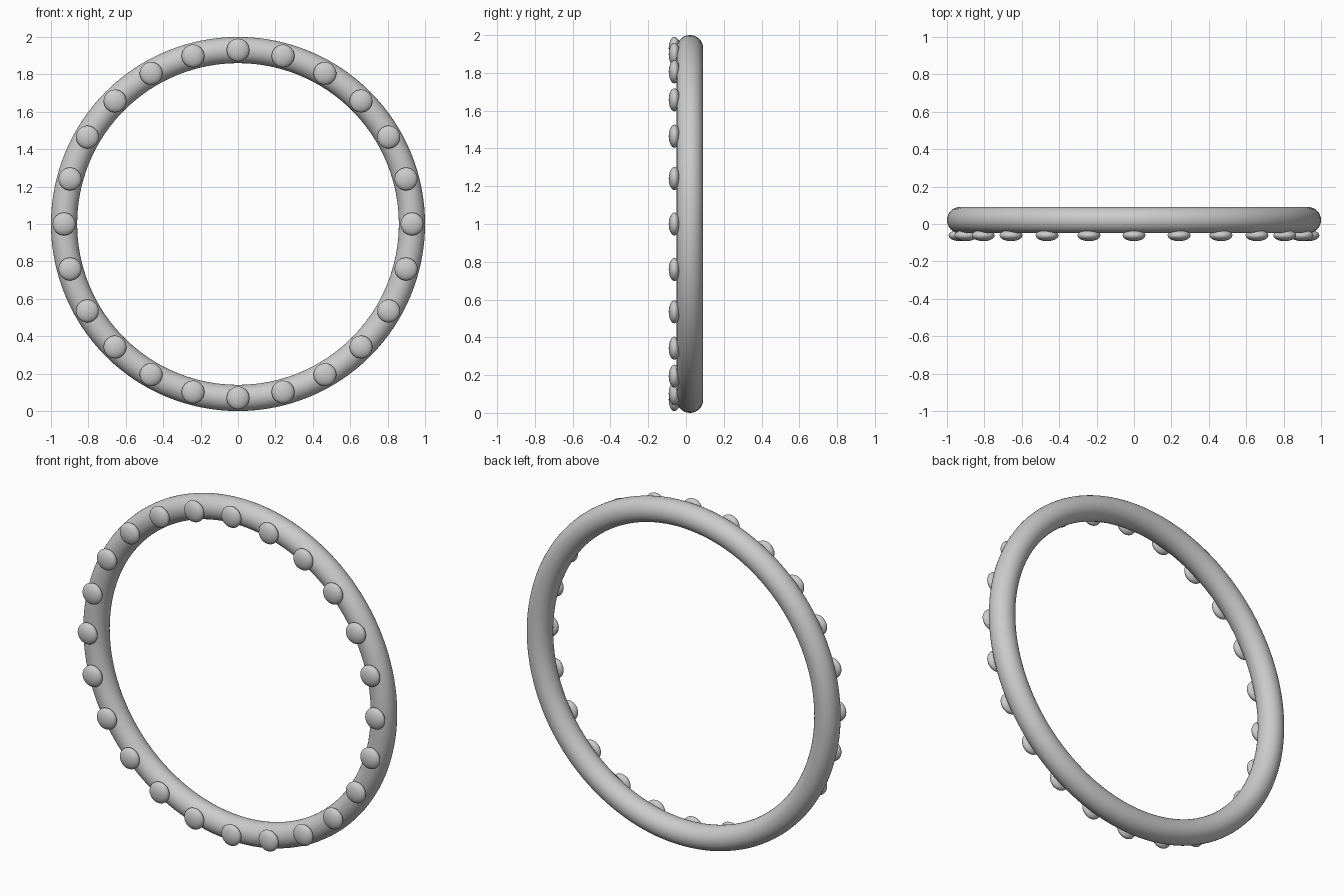
import bpy, math

if "Cube" in bpy.data.objects:
    bpy.data.objects.remove(bpy.data.objects["Cube"])

R, TUBE = 0.93, 0.07      # ring radius and tube radius
BEADS = 24


def smooth(obj, name):
    obj.name = name
    bpy.ops.object.shade_smooth()


# Upright ring standing on the ground
bpy.ops.mesh.primitive_torus_add(major_radius=R, minor_radius=TUBE,
                                 major_segments=128, minor_segments=32,
                                 location=(0, 0.021, 1),
                                 rotation=(math.pi / 2, 0, 0))
smooth(bpy.context.object, "ring")

# Flattened beads set around the front of the ring
for i in range(BEADS):
    a = 2 * math.pi * i / BEADS
    bpy.ops.mesh.primitive_uv_sphere_add(
        segments=32, ring_count=16, radius=0.061,
        location=(R * math.sin(a), -0.061, 1 + R * math.cos(a)))
    bead = bpy.context.object
    bead.scale.y = 0.5
    smooth(bead, f"bead_{i + 1}")
